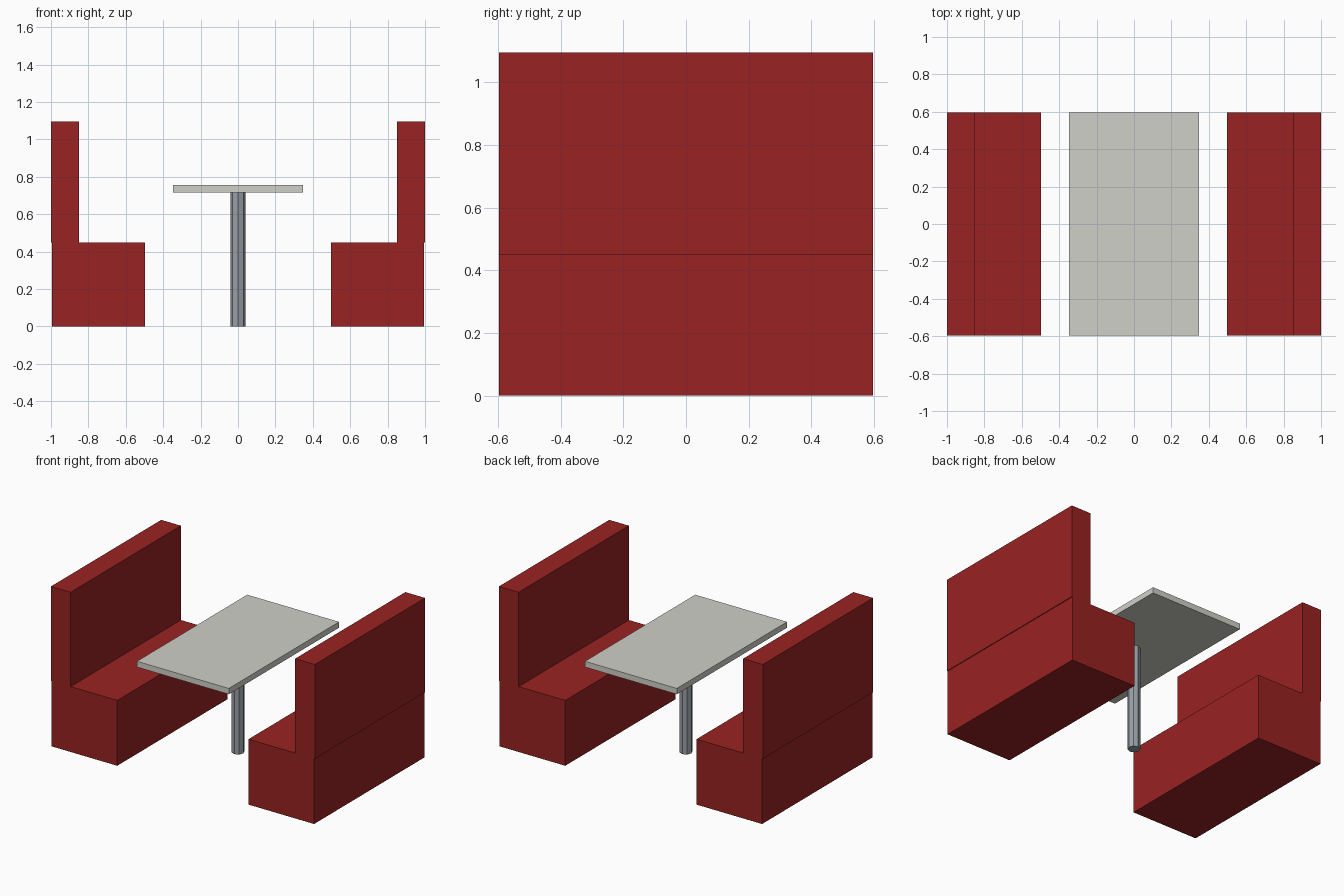
import bpy
import bmesh
from math import pi
from mathutils import Matrix, Vector

cube = bpy.data.objects.get("Cube")
if cube:
    bpy.data.objects.remove(cube, do_unlink=True)


def make_material(name, rgb):
    mat = bpy.data.materials.new(name)
    mat.use_nodes = True
    color = (*rgb, 1.0)
    mat.diffuse_color = color
    mat.node_tree.nodes["Principled BSDF"].inputs["Base Color"].default_value = color
    return mat


def add_object(name, bm, mat):
    mesh = bpy.data.meshes.new(name)
    bm.to_mesh(mesh)
    bm.free()
    mesh.materials.append(mat)
    obj = bpy.data.objects.new(name, mesh)
    bpy.context.collection.objects.link(obj)
    return obj


def add_box(name, low, high, mat):
    low, high = Vector(low), Vector(high)
    bm = bmesh.new()
    place = Matrix.Translation((low + high) / 2) @ Matrix.Diagonal((*(high - low), 1))
    bmesh.ops.create_cube(bm, size=1, matrix=place)
    return add_object(name, bm, mat)


red = make_material("red upholstery", (0.319, 0.016, 0.016))
pale = make_material("pale grey laminate", (0.63, 0.63, 0.58))
steel = make_material("steel grey", (0.32, 0.35, 0.39))

half_depth = 0.597
seat_top = 0.448
table_bottom, table_top = 0.716, 0.756

# Facing benches, each a seat block with a slightly overhanging backrest
for side, sign in (("left", 1), ("right", -1)):
    for part, inner, outer, bottom, top in (
        ("seat", 0.4975, 0.995, 0, seat_top),
        ("backrest", 0.851, 1.0, seat_top, 1.0945),
    ):
        x0, x1 = sorted((sign * inner, sign * outer))
        add_box(f"{side}_{part}", (x0, -half_depth, bottom), (x1, half_depth, top), red)

# Table top
add_box("table_top", (-0.348, -half_depth, table_bottom), (0.348, half_depth, table_top), pale)

# Octagonal table post
bm = bmesh.new()
bmesh.ops.create_cone(bm, cap_ends=True, segments=8, radius1=0.04, radius2=0.04,
                      depth=table_bottom, matrix=Matrix.Translation((0, 0, table_bottom / 2)))
add_object("table_post", bm, steel)
